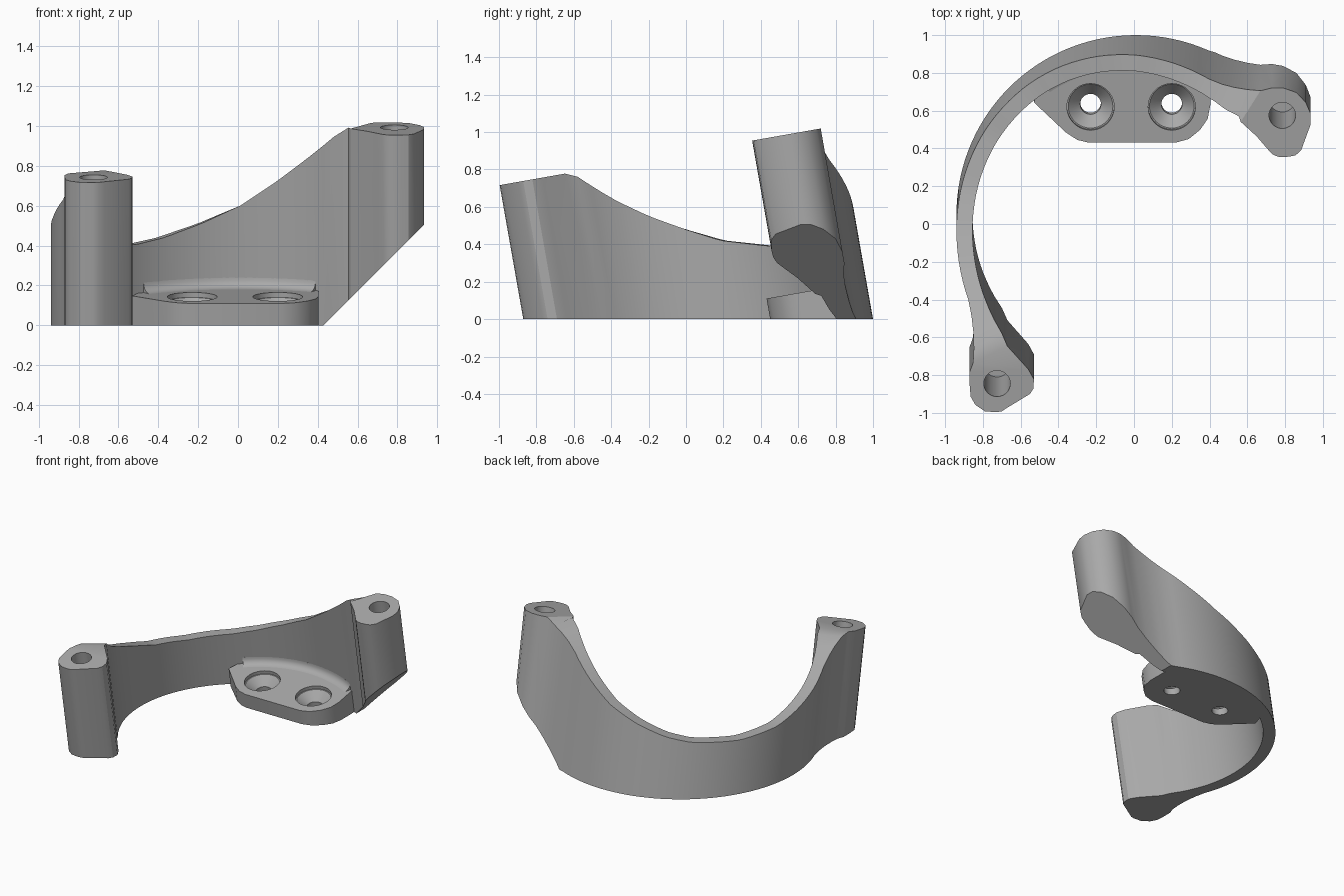
import bpy, bmesh, math
from mathutils import Vector

cube = bpy.data.objects.get("Cube")
if cube:
    bpy.data.objects.remove(cube)

LEAN = math.tan(math.radians(10))      # everything leans forward going up
AXIS = Vector((0, -math.sin(math.radians(10)), math.cos(math.radians(10))))
CX, CY, R_OUT, R_IN = 0.01, 0.05, 0.95, 0.865

metal = bpy.data.materials.new("grey metal")
metal.use_nodes = True
GREY = (0.4, 0.4, 0.4, 1)
metal.diffuse_color = GREY
metal.node_tree.nodes["Principled BSDF"].inputs["Base Color"].default_value = GREY


def lean(x, y, z):
    """Point of the plan outline carried up to height z."""
    return Vector((x, y - LEAN * z, z))


def plane_z(y, base):
    """Height of a plane square to the leaning axis."""
    return (base + LEAN * y) / (1 + LEAN * LEAN)


def arc(deg, r):
    a = math.radians(deg)
    return CX + r * math.cos(a), CY + r * math.sin(a)


def loft(name, rings, cut=None):
    """Closed solid through a list of equal rings, with flat end caps."""
    bm = bmesh.new()
    rows = [[bm.verts.new(p) for p in ring] for ring in rings]
    n = len(rows[0])
    for a, b in zip(rows, rows[1:]):
        for i in range(n):
            j = (i + 1) % n
            bm.faces.new((a[i], a[j], b[j], b[i]))
    bm.faces.new(rows[0][::-1])
    bm.faces.new(rows[-1])
    if cut:
        bmesh.ops.bisect_plane(bm, geom=bm.verts[:] + bm.edges[:] + bm.faces[:],
                               plane_co=cut[0], plane_no=cut[1], clear_outer=True)
        bmesh.ops.holes_fill(bm, edges=[e for e in bm.edges if e.is_boundary], sides=0)
    bmesh.ops.recalc_face_normals(bm, faces=bm.faces[:])
    mesh = bpy.data.meshes.new(name)
    bm.to_mesh(mesh)
    bm.free()
    mesh.materials.append(metal)
    obj = bpy.data.objects.new(name, mesh)
    bpy.context.collection.objects.link(obj)
    return obj


def activate(obj):
    bpy.ops.object.select_all(action='DESELECT')
    obj.select_set(True)
    bpy.context.view_layer.objects.active = obj


def drill(obj, origin, steps):
    """Cut a turned hole: steps are (distance along axis, radius)."""
    side = Vector((1, 0, 0))
    up = AXIS.cross(side)
    turns = [math.tau * i / 40 for i in range(40)]
    cutter = loft("hole_cutter", [[origin + AXIS * d + side * r * math.cos(t) + up * r * math.sin(t)
                                   for t in turns] for d, r in steps])
    cutter.hide_render = True
    mod = obj.modifiers.new("hole", 'BOOLEAN')
    mod.operation, mod.solver, mod.object = 'DIFFERENCE', 'EXACT', cutter
    activate(obj)
    bpy.ops.object.modifier_apply(modifier=mod.name)
    bpy.data.objects.remove(cutter)


# Swooping top edge of the wall: height against angle round the arc
SWOOP = [(52, 1.0), (65, .86), (78, .72), (90, .60), (103, .51), (116, .44), (127, .405),
         (148, .39), (166, .42), (178, .48), (190, .55), (202, .64), (217, .78)]


def top_z(x, y):
    deg = math.degrees(math.atan2(y - CY, x - CX)) % 360
    cap = plane_z(y, 0.892)
    for (a, za), (b, zb) in zip(SWOOP, SWOOP[1:]):
        if a <= deg <= b:
            return min(cap, za + (zb - za) * (deg - a) / (b - a))
    return cap


# Wall and both posts: pairs of (outer, inner) plan points from tip to tip
left_post = [((-.73, -.87), (-.70, -.865)), ((-.79, -.865), (-.67, -.845)),
             ((-.84, -.83), (-.55, -.77)), ((-.865, -.785), (-.532, -.74)),
             ((-.87, -.72), (-.53, -.69)), ((-.87, -.65), (-.56, -.635)),
             ((-.852, -.60), (-.67, -.51)), ((-.848, -.53), arc(215, R_IN)),
             ((-.85, -.45), arc(210, R_IN)), ((-.86, -.37), arc(206, R_IN))]
wall = [(arc(d, R_OUT), arc(d, R_IN)) for d in range(201, 64, -3)]
right_post = [((.47, .897), arc(61, R_IN)), ((.53, .888), arc(57, R_IN)),
              ((.60, .883), (.555, .745)), ((.67, .885), (.565, .715)),
              ((.73, .90), (.65, .635)), ((.79, .90), (.70, .575)),
              ((.86, .875), (.73, .54)), ((.91, .82), (.76, .525)),
              ((.935, .76), (.79, .522)), ((.935, .70), (.82, .525)),
              ((.885, .56), (.855, .532))]
rings = []
for outer, inner in left_post + wall + right_post:
    rings.append([lean(*outer, 0), lean(*outer, top_z(*outer)),
                  lean(*inner, top_z(*inner)), lean(*inner, 0)])
bracket = loft("bracket_wall", rings, cut=((.43, 0, 0), (1, 0, -1)))

# Blind screw holes in the post tops
for x, y, depth in ((-.725, -.845, .6), (.785, .575, .5)):
    drill(bracket, Vector((x, y, .892 + LEAN * y)), [(-depth, .07), (.1, .07)])

# Mounting pad inside the arc
PAD = 0.034
front = [(-.53, .67), (-.36, .505), (-.30, .465), (-.24, .45), (.22, .45),
         (.29, .47), (.35, .52), (.39, .58), (.405, .66), (.405, .75)]
plan = front + [arc(d, R_IN + .03) for d in range(64, 127, 4)]
pad = loft("mounting_pad", [[lean(x, y, 0) for x, y in plan],
                            [lean(x, y, plane_z(y, PAD)) for x, y in plan]])

# Countersunk screw holes through the pad
for x in (-.23, .2):
    drill(pad, Vector((x, .62, PAD + LEAN * .62)),
          [(-.3, .055), (-.085, .055), (-.025, .118), (-.025, .125), (.1, .125)])

# Rounded fillet between pad and wall
rings = []
for d in range(64, 125, 3):
    ring = []
    for i in range(6):
        t = math.radians(18 * i)
        x, y = arc(d, R_IN - .05 * (1 - math.sin(t)))
        ring.append(lean(x, y, plane_z(y, PAD) + .05 * (1 - math.cos(t))))
    x, y = arc(d, R_IN + .02)
    ring += [lean(x, y, ring[-1].z), lean(x, y, .08)]
    x, y = arc(d, R_IN - .05)
    ring.append(lean(x, y, .08))
    rings.append(ring)
fillet = loft("pad_fillet", rings)

for obj in (bracket, pad, fillet):
    activate(obj)
    bpy.ops.object.shade_smooth_by_angle(angle=math.radians(28))
